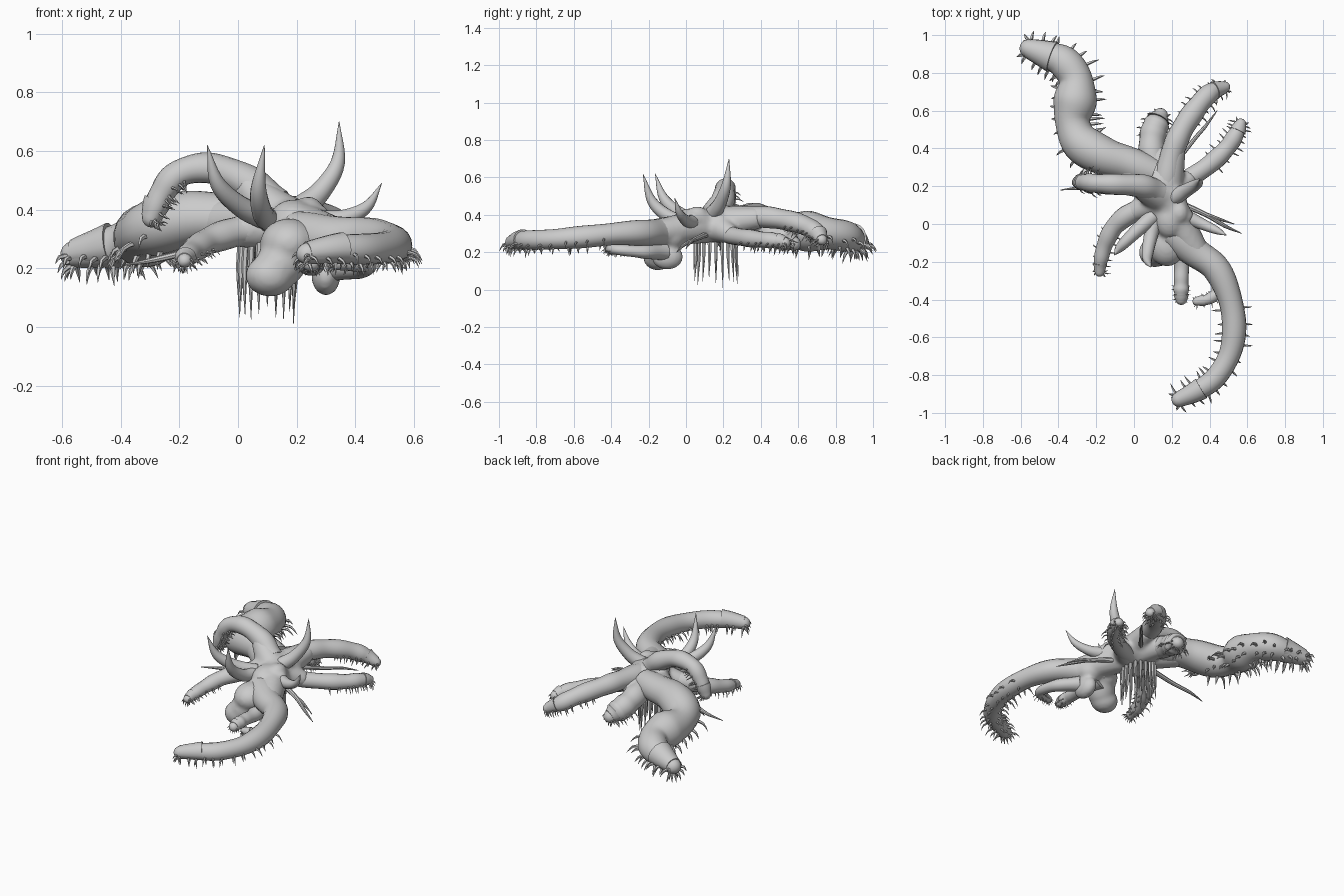
import bpy, bmesh, random
from math import sin, cos, pi, radians
from mathutils import Vector, Matrix

random.seed(4)


def spline(pts, n):
    """Catmull-Rom through (x, y, z, radius) points."""
    P = [Vector(p) for p in pts]
    P = [P[0] * 2 - P[1]] + P + [P[-1] * 2 - P[-2]]
    out, segs = [], len(P) - 3
    for i in range(n + 1):
        u = i / n * segs
        k = min(int(u), segs - 1)
        t = u - k
        a, b, c, d = P[k:k + 4]
        out.append(0.5 * (2 * b + (c - a) * t + (2 * a - 5 * b + 4 * c - d) * t * t
                          + (3 * b - a - 3 * c + d) * t ** 3))
    return [(p.to_3d(), max(p[3], 0.0008)) for p in out]


def frames(path):
    """Carry tangent, side and up vectors along the path without twist."""
    res, up = [], Vector((0, 0, 1))
    for i in range(len(path)):
        t = (path[min(i + 1, len(path) - 1)][0] - path[max(i - 1, 0)][0]).normalized()
        if i == 0 and abs(t.z) > 0.9:
            up = Vector((0, 1, 0))
        up = (up - t * up.dot(t)).normalized()
        res.append((t, t.cross(up), up))
    return res


def tube(bm, path, sides, belly=1.0):
    """Sweep a round section; belly < 1 flattens the underside."""
    fr, rings = frames(path), []
    for (p, r), (t, s, u) in zip(path, fr):
        ring = []
        for k in range(sides):
            a = 2 * pi * k / sides
            h = sin(a) * (belly if sin(a) < 0 else 1)
            ring.append(bm.verts.new(p + s * r * cos(a) + u * r * h))
        rings.append(ring)
    for a, b in zip(rings, rings[1:]):
        for k in range(sides):
            j = (k + 1) % sides
            bm.faces.new((a[k], a[j], b[j], b[k]))
    bm.faces.new(rings[0][::-1])
    bm.faces.new(rings[-1])


def claw(bm, base, d, bend, length, r, sides=5):
    tube(bm, spline([(*base, r), (*(base + d * length * 0.55), r * 0.75),
                     (*(base + d * length * 0.9 + bend * length * 0.4), 0.0005)], 4), sides)


def finish(bm, name, angle=40):
    bmesh.ops.recalc_face_normals(bm, faces=bm.faces)
    me = bpy.data.meshes.new(name)
    bm.to_mesh(me)
    bm.free()
    ob = bpy.data.objects.new(name, me)
    bpy.context.collection.objects.link(ob)
    bpy.ops.object.select_all(action='DESELECT')
    bpy.context.view_layer.objects.active = ob
    ob.select_set(True)
    bpy.ops.object.shade_smooth_by_angle(angle=radians(angle))
    return ob


def tentacle(name, pts, claws, size, start=0.4):
    n = 48
    path = spline(pts, n)
    # slightly irregular flesh
    path = [(p, r * (1 + 0.03 * sin(i * 0.55 + len(name)))) for i, (p, r) in enumerate(path)]
    fr = frames(path)
    p, r = path[-1]
    t = fr[-1][0]
    tip = [(p + t * r * a, r * b) for a, b in ((0.35, 0.9), (0.65, 0.7), (0.85, 0.4), (0.92, 0.1))]
    bm = bmesh.new()
    tube(bm, path + tip, 18, 0.88)
    # hood over the tip, with a stepped rim
    i0 = int(n * 0.86)
    hood = [(q + fr[i0 + k][2] * rr * 0.06, rr * (1.12 - 0.012 * k)) for k, (q, rr) in enumerate(path[i0:])]
    tube(bm, hood, 18, 0.8)
    finish(bm, name)
    # rows of hooked claws along both lower edges and the belly
    bm = bmesh.new()
    for k in range(claws):
        i = int(n * (start + (1 - start) * k / (claws - 1)))
        q, rr = path[i]
        t, s, u = fr[i]
        for a in (-22, -62, -118, -158):
            edge = a in (-22, -158)
            a = radians(a + random.uniform(-9, 9))
            d = s * cos(a) + u * sin(a)
            out = (s * cos(a) + u * sin(a) * 0.6 + t * random.uniform(-0.2, 0.3)).normalized()
            claw(bm, q + d * rr * 0.82, out, -u, size * random.uniform(0.7, 1.2) * (1 if edge else 0.6), size * 0.12)
    # teeth round the mouth at the tip
    t, s, u = fr[-1]
    for k in range(7):
        a = pi + pi * k / 6
        d = s * cos(a) + u * sin(a)
        claw(bm, p + d * r * 0.8 + t * r * 0.2, (d * 0.5 + t * 0.8).normalized(), -u, size * 0.6, size * 0.11)
    finish(bm, name + "_claws")


# Tentacles: path points are (x, y, z, radius)
tentacle("large_rear_tentacle", [
    (0.1, 0.27, 0.36, .08), (-0.03, 0.32, 0.365, .09), (-0.16, 0.36, 0.365, .102), (-0.28, 0.43, 0.335, .103),
    (-0.325, 0.54, 0.315, .095), (-0.31, 0.66, 0.305, .113), (-0.31, 0.77, 0.295, .092),
    (-0.37, 0.855, 0.28, .085), (-0.46, 0.895, 0.262, .072), (-0.56, 0.93, 0.245, .048)], 15, 0.085, 0.32)
tentacle("long_front_tentacle", [
    (0.2, -0.04, 0.31, .085), (0.31, -0.14, 0.3, .082), (0.43, -0.23, 0.3, .073), (0.5, -0.37, 0.295, .066),
    (0.53, -0.53, 0.28, .063), (0.51, -0.68, 0.268, .06), (0.435, -0.81, 0.262, .055),
    (0.34, -0.88, 0.26, .053), (0.235, -0.93, 0.248, .038)], 12, 0.06, 0.45)
tentacle("arched_tentacle", [
    (0.12, 0.17, 0.41, .07), (0.04, 0.2, 0.485, .062), (-0.09, 0.21, 0.538, .055), (-0.2, 0.215, 0.52, .05),
    (-0.26, 0.22, 0.45, .046), (-0.295, 0.22, 0.37, .034)], 8, 0.045, 0.6)
tentacle("short_back_tentacle", [
    (0.13, 0.25, 0.34, .08), (0.095, 0.37, 0.32, .07), (0.1, 0.47, 0.29, .07),
    (0.12, 0.53, 0.265, .067), (0.14, 0.575, 0.245, .04)], 6, 0.045, 0.5)
tentacle("back_right_tentacle", [
    (0.17, 0.22, 0.37, .075), (0.205, 0.38, 0.385, .062), (0.255, 0.5, 0.375, .06), (0.335, 0.62, 0.345, .056),
    (0.405, 0.695, 0.305, .05), (0.48, 0.725, 0.265, .03)], 8, 0.045, 0.5)
tentacle("right_tentacle", [
    (0.17, 0.18, 0.32, .07), (0.28, 0.235, 0.29, .05), (0.4, 0.315, 0.275, .05), (0.49, 0.4, 0.265, .047),
    (0.54, 0.475, 0.26, .043), (0.565, 0.53, 0.25, .03)], 8, 0.045, 0.45)
tentacle("left_front_tentacle", [
    (0.12, 0.1, 0.34, .06), (-0.01, 0.06, 0.32, .055), (-0.1, -0.01, 0.29, .05), (-0.15, -0.1, 0.26, .044),
    (-0.175, -0.19, 0.238, .037), (-0.182, -0.255, 0.225, .025)], 6, 0.04, 0.5)
tentacle("small_front_tentacle", [
    (0.22, -0.06, 0.24, .06), (0.25, -0.18, 0.215, .045), (0.25, -0.29, 0.22, .038), (0.25, -0.35, 0.22, .04),
    (0.25, -0.4, 0.215, .03)], 4, 0.025, 0.65)
tentacle("small_curled_tentacle", [
    (0.32, -0.12, 0.2, .05), (0.42, -0.23, 0.2, .038), (0.44, -0.35, 0.21, .03), (0.4, -0.395, 0.215, .03),
    (0.33, -0.41, 0.215, .022)], 4, 0.025, 0.65)

# Body: fused lumps with webbing towards each limb
bm = bmesh.new()
for c, s in (((0.16, 0.16, 0.34), (.12, .17, .085)), ((0.19, 0.03, 0.36), (.085, .11, .075)),
             ((0.175, -0.11, 0.285), (.1, .115, .085)), ((0.11, -0.15, 0.175), (.085, .08, .072)),
             ((0.24, 0.06, 0.4), (.05, .06, .045)), ((0.15, 0.2, 0.4), (.08, .09, .05)),
             ((0.3, -0.1, 0.175), (.05, .085, .068)), ((0.28, -0.08, 0.28), (.08, .08, .07))):
    bmesh.ops.create_uvsphere(bm, u_segments=24, v_segments=14, radius=1,
                              matrix=Matrix.Translation(c) @ Matrix.Diagonal((*s, 1)))
for end, r in (((-0.08, 0.33, 0.36), .08), ((0.1, 0.4, 0.32), .06), ((0.22, 0.4, 0.385), .055),
               ((0.31, 0.25, 0.29), .045), ((0.02, 0.19, 0.49), .05), ((-0.03, 0.05, 0.32), .045),
               ((0.34, -0.17, 0.3), .07), ((0.3, 0.02, 0.38), .03), ((0.25, 0.18, 0.42), .03)):
    tube(bm, spline([(0.16, 0.14, 0.35, .1), (*end, r)], 6), 16)
tube(bm, spline([(0.18, -0.1, 0.28, .085), (0.14, -0.14, 0.21, .085), (0.08, -0.16, 0.165, .06)], 8), 16)
body = finish(bm, "body")
m = body.modifiers.new("fuse", 'REMESH')
m.mode, m.voxel_size, m.use_smooth_shade = 'VOXEL', 0.011, True
m = body.modifiers.new("soften", 'SMOOTH')
m.iterations, m.factor = 8, 0.5

# Curved horns
for name, pts in {
    "left_horn": [(0.1, 0.04, 0.37, .042), (0.01, -0.04, 0.41, .036), (-0.07, -0.12, 0.49, .026), (-0.105, -0.165, 0.62, .001)],
    "front_horn": [(0.11, 0.02, 0.36, .04), (0.085, -0.08, 0.385, .036), (0.07, -0.18, 0.47, .027), (0.09, -0.23, 0.62, .001)],
    "tall_right_horn": [(0.21, 0.14, 0.4, .045), (0.28, 0.18, 0.46, .036), (0.34, 0.215, 0.56, .025), (0.345, 0.23, 0.7, .001)],
    "low_right_horn": [(0.27, 0.04, 0.36, .04), (0.36, 0.0, 0.37, .03), (0.44, -0.035, 0.41, .02), (0.49, -0.06, 0.49, .001)],
}.items():
    bm = bmesh.new()
    tube(bm, spline(pts, 18), 14)
    finish(bm, name)

# Thin feelers spreading from the body
bm = bmesh.new()
for pts in ([(0.22, 0.12, 0.3, .018), (0.38, 0.05, 0.27, .013), (0.48, -0.01, 0.24, .01), (0.57, -0.05, 0.2, .002)],
            [(0.36, 0.06, 0.27, .01), (0.44, 0.03, 0.26, .009), (0.53, 0.0, 0.22, .002)],
            [(0.2, 0.3, 0.32, .014), (0.32, 0.45, 0.29, .011), (0.38, 0.52, 0.28, .009), (0.44, 0.6, 0.25, .002)],
            [(0.05, 0.17, 0.3, .016), (-0.15, 0.17, 0.26, .013), (-0.28, 0.19, 0.23, .01), (-0.39, 0.18, 0.21, .002)]):
    tube(bm, spline(pts, 12), 8)
finish(bm, "feelers")

# Ring of long hanging teeth round the mouth underneath
bm = bmesh.new()
for k in range(20):
    a = 2 * pi * k / 20
    x, y = 0.1 + 0.09 * cos(a), 0.16 + 0.11 * sin(a)
    z = 0.055 + random.uniform(-0.03, 0.07) if k != 1 else 0.01
    tube(bm, spline([(x, y, 0.29, .012), (x + 0.006 * cos(a), y, 0.19, .01),
                     (x + 0.004 * cos(a), y + 0.01 * sin(a), z, .0006)], 8), 6)
finish(bm, "mouth_teeth")
